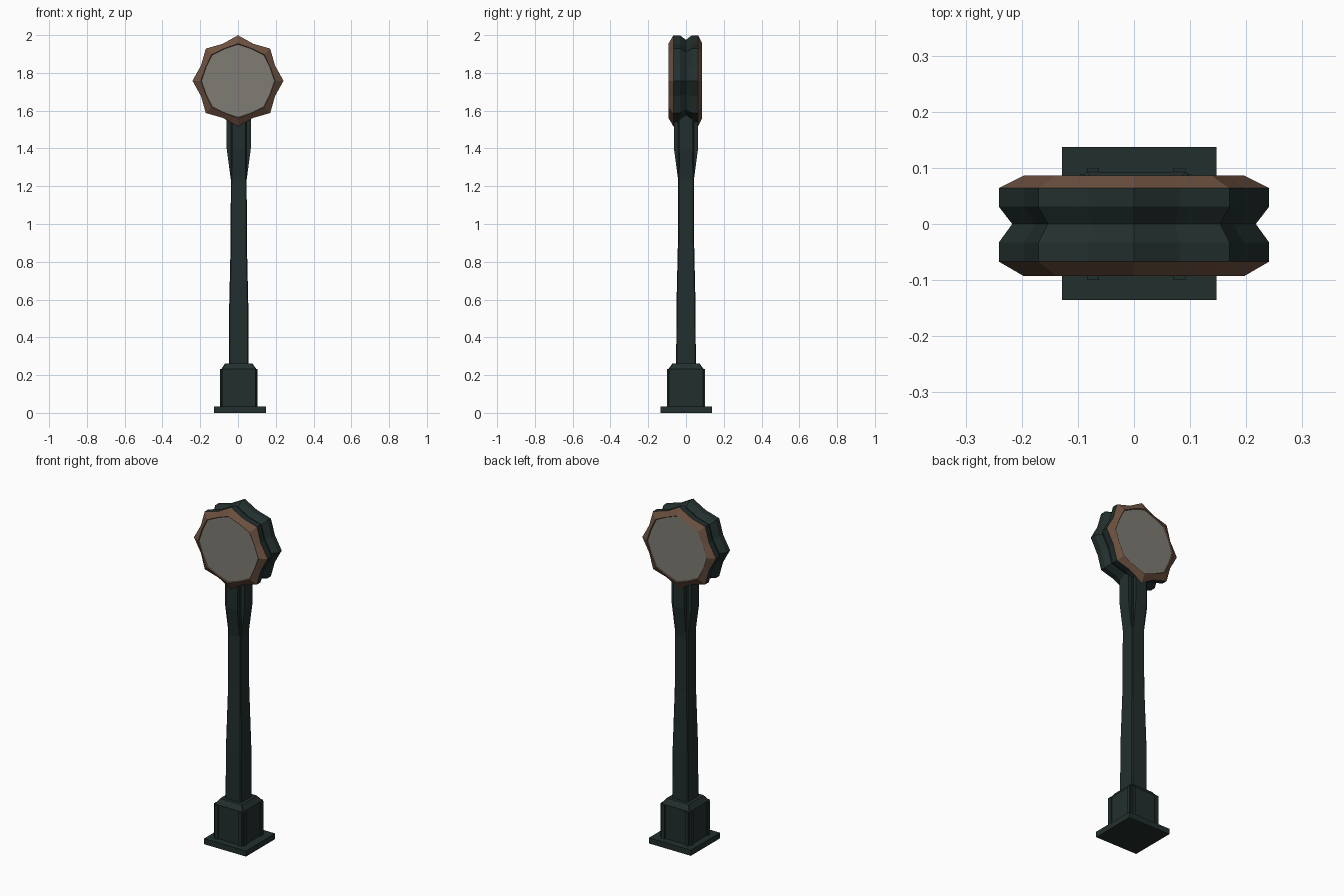
import bpy, bmesh, math

if "Cube" in bpy.data.objects:
    bpy.data.objects.remove(bpy.data.objects["Cube"])


def material(name, col):
    m = bpy.data.materials.new(name)
    m.diffuse_color = (*col, 1)
    m.use_nodes = True
    m.node_tree.nodes["Principled BSDF"].inputs["Base Color"].default_value = m.diffuse_color
    return m


GREEN = material("dark green iron", (0.016, 0.028, 0.027))
BROWN = material("bronze brown", (0.155, 0.084, 0.052))
GREY = material("dial grey", (0.21, 0.20, 0.175))


def loft(name, rings, mats, band_mat=None, cap_mat=0):
    """Skin a list of equal-length point rings and cap both ends."""
    bm = bmesh.new()
    vs = [[bm.verts.new(p) for p in r] for r in rings]
    n = len(vs[0])
    for k in range(len(vs) - 1):
        for i in range(n):
            j = (i + 1) % n
            f = bm.faces.new((vs[k][i], vs[k][j], vs[k + 1][j], vs[k + 1][i]))
            f.material_index = band_mat[k] if band_mat else 0
    for r in (vs[0], vs[-1]):
        bm.faces.new(r).material_index = cap_mat
    bmesh.ops.recalc_face_normals(bm, faces=bm.faces)
    me = bpy.data.meshes.new(name)
    bm.to_mesh(me)
    bm.free()
    for m in mats:
        me.materials.append(m)
    ob = bpy.data.objects.new(name, me)
    bpy.context.collection.objects.link(ob)
    return ob


def square(h, z, c, cx, cy=0.0):
    """Square ring with corners chamfered by c."""
    a = h - c
    pts = [(h, -a), (h, a), (a, h), (-a, h), (-h, a), (-h, -a), (-a, -h), (a, -h)]
    return [(cx + x, cy + y, z) for x, y in pts]


def cross(h, w, z, cx):
    """Plus-shaped ring: arm reach h, arm half-width w."""
    pts = [(h, -w), (h, w), (w, w), (w, h), (-w, h), (-w, w),
           (-h, w), (-h, -w), (-w, -w), (-w, -h), (w, -h), (w, -w)]
    return [(cx + x, y, z) for x, y in pts]


def box(name, x0, x1, y0, y1, z0, z1):
    r = [(x0, y0), (x1, y0), (x1, y1), (x0, y1)]
    return loft(name, [[(x, y, z) for x, y in r] for z in (z0, z1)], [GREEN])


CX = 0.004

# Foot plate and plinth
box("foot_plate", -0.128, 0.147, -0.135, 0.137, 0, 0.033)
loft("plinth", [square(h, z, 0.004, CX) for h, z in
                ((0.093, 0.03), (0.093, 0.232), (0.072, 0.262))], [GREEN])

# Pilasters: two on each side of the plinth
for s in (-1, 1):
    for t in (-1, 1):
        u = t * 0.077
        box("plinth_pilaster", CX + u - 0.011, CX + u + 0.011,
            min(s * 0.09, s * 0.1), max(s * 0.09, s * 0.1), 0.03, 0.232)
        box("plinth_pilaster", CX + min(s * 0.09, s * 0.1), CX + max(s * 0.09, s * 0.1),
            u - 0.011, u + 0.011, 0.03, 0.232)

# Tapering post
loft("post", [square(h, z, 0.005, CX) for h, z in
              ((0.052, 0.25), (0.051, 0.55), (0.043, 0.9), (0.042, 1.24), (0.042, 1.58))], [GREEN])

# Flared cross-shaped bracket under the clock
loft("bracket", [cross(h, w, z, CX) for h, w, z in
                 ((0.04, 0.034, 1.22), (0.064, 0.036, 1.4), (0.064, 0.036, 1.58))], [GREEN])


# Clock case: eight-pointed scalloped rings stacked along y
def star(tip, mid, y):
    pts = []
    for i in range(16):
        r = mid if i % 2 else tip
        a = i * math.pi / 8
        pts.append((r * math.cos(a), y, 1.758 + r * math.sin(a)))
    return pts


F = 0.197
profile = [(F - 0.004, 0.183, -0.087), (F, 0.186, -0.0925), (0.241, 0.212, -0.067),
           (0.241, 0.212, -0.033), (0.217, 0.191, 0.0), (0.241, 0.212, 0.031),
           (0.241, 0.212, 0.064), (F, 0.186, 0.086), (F - 0.004, 0.183, 0.081)]
loft("clock_case", [star(*p) for p in profile], [GREEN, BROWN, GREY],
     band_mat=[1, 1, 0, 0, 0, 0, 1, 1], cap_mat=2)
